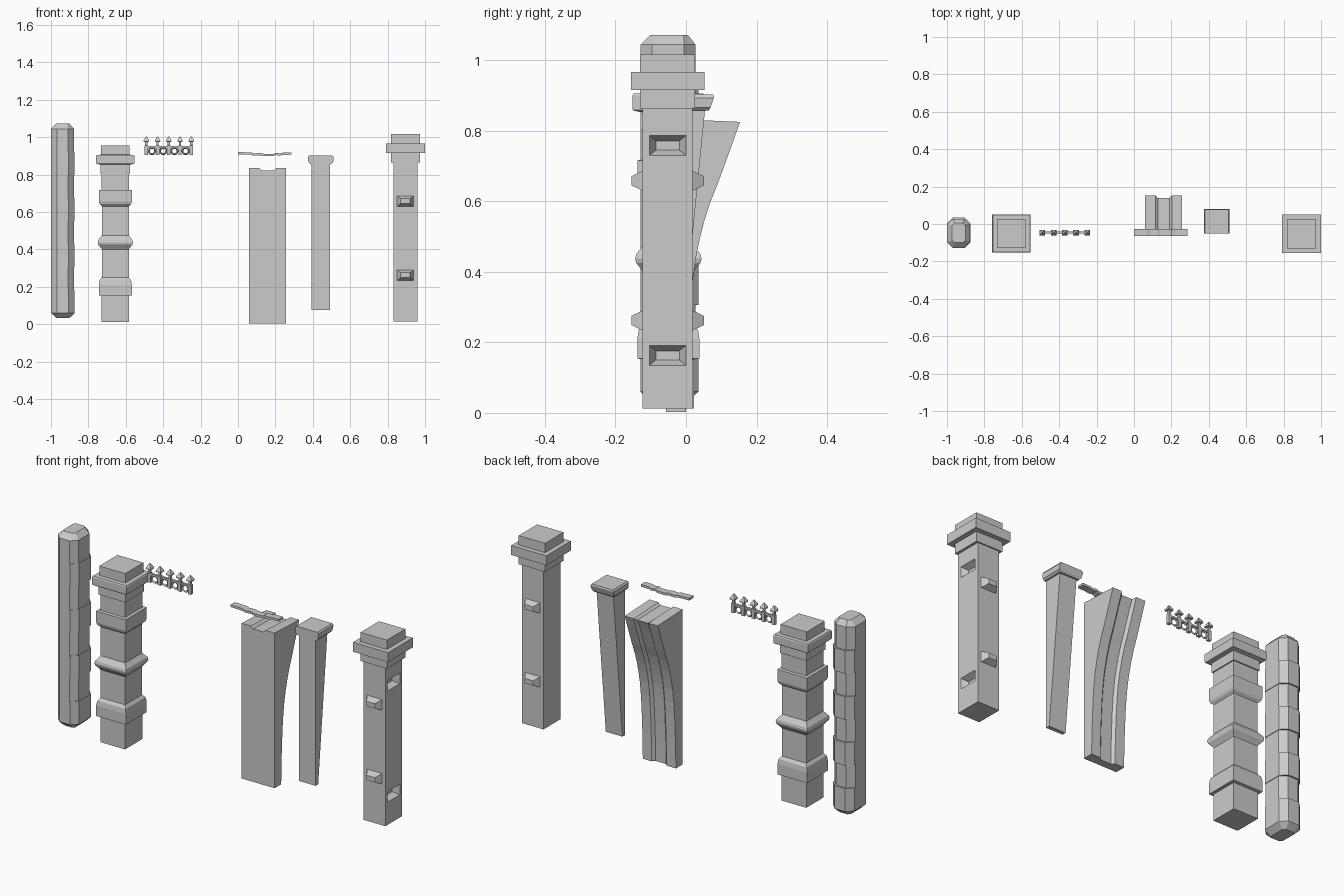
import bpy, bmesh, math
from mathutils import Vector

if "Cube" in bpy.data.objects:
    bpy.data.objects.remove(bpy.data.objects["Cube"])


def loft(name, rings):
    """Skin a list of equal-length point rings and cap both ends."""
    bm = bmesh.new()
    vs = [[bm.verts.new(p) for p in r] for r in rings]
    n = len(rings[0])
    for a, b in zip(vs, vs[1:]):
        for i in range(n):
            j = (i + 1) % n
            bm.faces.new((a[i], a[j], b[j], b[i]))
    bm.faces.new(vs[0])
    bm.faces.new(vs[-1])
    bmesh.ops.recalc_face_normals(bm, faces=bm.faces)
    me = bpy.data.meshes.new(name)
    bm.to_mesh(me)
    bm.free()
    ob = bpy.data.objects.new(name, me)
    bpy.context.collection.objects.link(ob)
    return ob


def rect(x0, x1, y0, y1, z):
    return [(x0, y0, z), (x1, y0, z), (x1, y1, z), (x0, y1, z)]


def octa(x0, x1, y0, y1, c, z):
    return [(x0 + c, y0, z), (x1 - c, y0, z), (x1, y0 + c, z), (x1, y1 - c, z),
            (x1 - c, y1, z), (x0 + c, y1, z), (x0, y1 - c, z), (x0, y0 + c, z)]


def box(name, x0, x1, y0, y1, z0, z1):
    return loft(name, [rect(x0, x1, y0, y1, z0), rect(x0, x1, y0, y1, z1)])


def square_pillar(name, cx, cy, profile):
    return loft(name, [rect(cx - w, cx + w, cy - w, cy + w, z) for w, z in profile])


def stud(name, centre, normal, base, tip, depth):
    """Truncated pyramid standing out along the normal (negative depth sinks in)."""
    c, n = Vector(centre), Vector(normal)
    u = Vector((0, 0, 1)).cross(n)
    rings = []
    for (w, h), d in ((base, 0), (tip, depth)):
        rings.append([c + u * w * a + Vector((0, 0, h * b)) + n * d
                      for a, b in ((-1, -1), (1, -1), (1, 1), (-1, 1))])
    # embed the base slightly past the surface so joints are clean
    off = n * (-0.002 if depth > 0 else 0.002)
    rings[0] = [p + off for p in rings[0]]
    return loft(name, rings)


# Segmented column: chamfered blocks, every second one deeper at the back
for i in range(8):
    z0, z1 = 0.06 + i * 0.123, 0.06 + (i + 1) * 0.123
    big = i % 2 == 0
    y1, x1 = (0.035, -0.873) if big else (0.027, -0.876)
    r = [octa(-1, x1, -0.129, y1, 0.032, z0), octa(-1, x1, -0.129, y1, 0.032, z1)]
    if i == 0:
        r.insert(0, octa(-0.972, -0.902, -0.1, 0.005, 0.012, 0.032))
    if i == 7:
        r.append(octa(-0.972, -0.902, -0.1, 0.005, 0.012, 1.072))
    loft(f"column_block_{i}", r)

# Banded square pillar with moulded collars
square_pillar("banded_pillar", -0.656, -0.05, [
    (0.073, 0.012), (0.073, 0.152), (0.088, 0.154), (0.088, 0.21), (0.084, 0.235),
    (0.072, 0.25), (0.072, 0.4), (0.079, 0.41), (0.091, 0.425), (0.094, 0.437),
    (0.091, 0.45), (0.079, 0.465), (0.072, 0.475), (0.072, 0.63), (0.084, 0.642),
    (0.088, 0.655), (0.088, 0.716), (0.073, 0.718), (0.073, 0.803)])
square_pillar("pillar_cap", -0.656, -0.05, [
    (0.079, 0.803), (0.079, 0.853), (0.1, 0.857), (0.102, 0.862), (0.102, 0.9),
    (0.099, 0.905), (0.077, 0.906), (0.077, 0.956)])

# Iron railing: spiked posts, a rail and rings between posts
fy = -0.046
for i in range(5):
    x = -0.49 + 0.06 * i
    square_pillar(f"railing_post_{i}", x, fy, [
        (0.009, 0.905), (0.009, 0.955), (0.006, 0.957), (0.006, 0.974),
        (0.015, 0.976), (0.014, 0.984), (0.002, 1.004)])
    if i < 4:
        bpy.ops.mesh.primitive_torus_add(
            major_segments=14, minor_segments=4, major_radius=0.017, minor_radius=0.005,
            location=(x + 0.03, fy, 0.926), rotation=(math.pi / 2, 0, 0))
        bpy.context.object.name = f"railing_ring_{i}"
box("railing_rail", -0.49, -0.25, fy - 0.006, fy + 0.006, 0.943, 0.953)

# Curved buttress with a groove running over the top and down the back
back = [(0.153, 0.825), (0.134, 0.77), (0.112, 0.71), (0.092, 0.655), (0.07, 0.6),
        (0.052, 0.545), (0.038, 0.49), (0.026, 0.43), (0.017, 0.36), (0.011, 0.29),
        (0.006, 0.2), (0.002, 0.1), (0.0, 0.003)]


def slice_at(x, g):
    return ([(x, -0.056, 0.003), (x, -0.056, 0.834 - g)]
            + [(x, y - g * 1.2, min(z, 0.825 - g * 0.8)) for y, z in back])


loft("curved_buttress", [slice_at(x, g) for x, g in (
    (0.06, 0), (0.115, 0), (0.128, 0.012), (0.19, 0.012), (0.203, 0), (0.256, 0))])

# Warped plank
path = [(0.0, 0.914), (0.07, 0.912), (0.085, 0.907), (0.125, 0.909), (0.14, 0.904),
        (0.19, 0.904), (0.2, 0.91), (0.225, 0.907), (0.24, 0.911), (0.286, 0.912)]
loft("warped_plank", [[(x, -0.063, z - 0.006), (x, -0.027, z - 0.006),
                       (x, -0.027, z + 0.006), (x, -0.063, z + 0.006)] for x, z in path])

# Wedge bracket, deep at the top and thin at the foot
loft("wedge_bracket", [rect(0.393, 0.492, -0.046, -0.024, 0.075),
                       rect(0.393, 0.492, -0.046, 0.055, 0.87)])
loft("bracket_cap", [rect(0.385, 0.5, -0.05, 0.064, 0.857),
                     rect(0.376, 0.509, -0.05, 0.07, 0.866),
                     rect(0.374, 0.511, -0.05, 0.079, 0.893),
                     rect(0.38, 0.505, -0.05, 0.077, 0.902)])

# Studded square post: shaft with sunken panels on its outer side
px, py = 0.895, -0.052
shaft = box("post_shaft", px - 0.064, px + 0.064, py - 0.071, py + 0.071, 0.013, 0.87)
for z in (0.758, 0.163):
    cut = stud("panel_cutter", (px + 0.064, py, z), (1, 0, 0),
               (0.053, 0.029), (0.033, 0.013), -0.032)
    cut.hide_render = True
    m = shaft.modifiers.new("panel", 'BOOLEAN')
    m.operation, m.solver, m.object = 'DIFFERENCE', 'EXACT', cut
    bpy.context.view_layer.objects.active = shaft
    bpy.ops.object.modifier_apply(modifier=m.name)
    bpy.data.objects.remove(cut)

# Projecting studs on the front and back of the post
for s in (-1, 1):
    for z in (0.658, 0.262):
        stud("post_stud", (px, py + s * 0.071, z), (0, s, 0),
             (0.045, 0.029), (0.025, 0.013), 0.032)

# Stepped cap of the post
for n, w, z0, z1 in (("post_neck", 0.078, 0.863, 0.915),
                     ("post_ledge", 0.104, 0.915, 0.966),
                     ("post_top", 0.078, 0.966, 1.016)):
    box(n, px - w, px + w, py - w, py + w, z0, z1)
